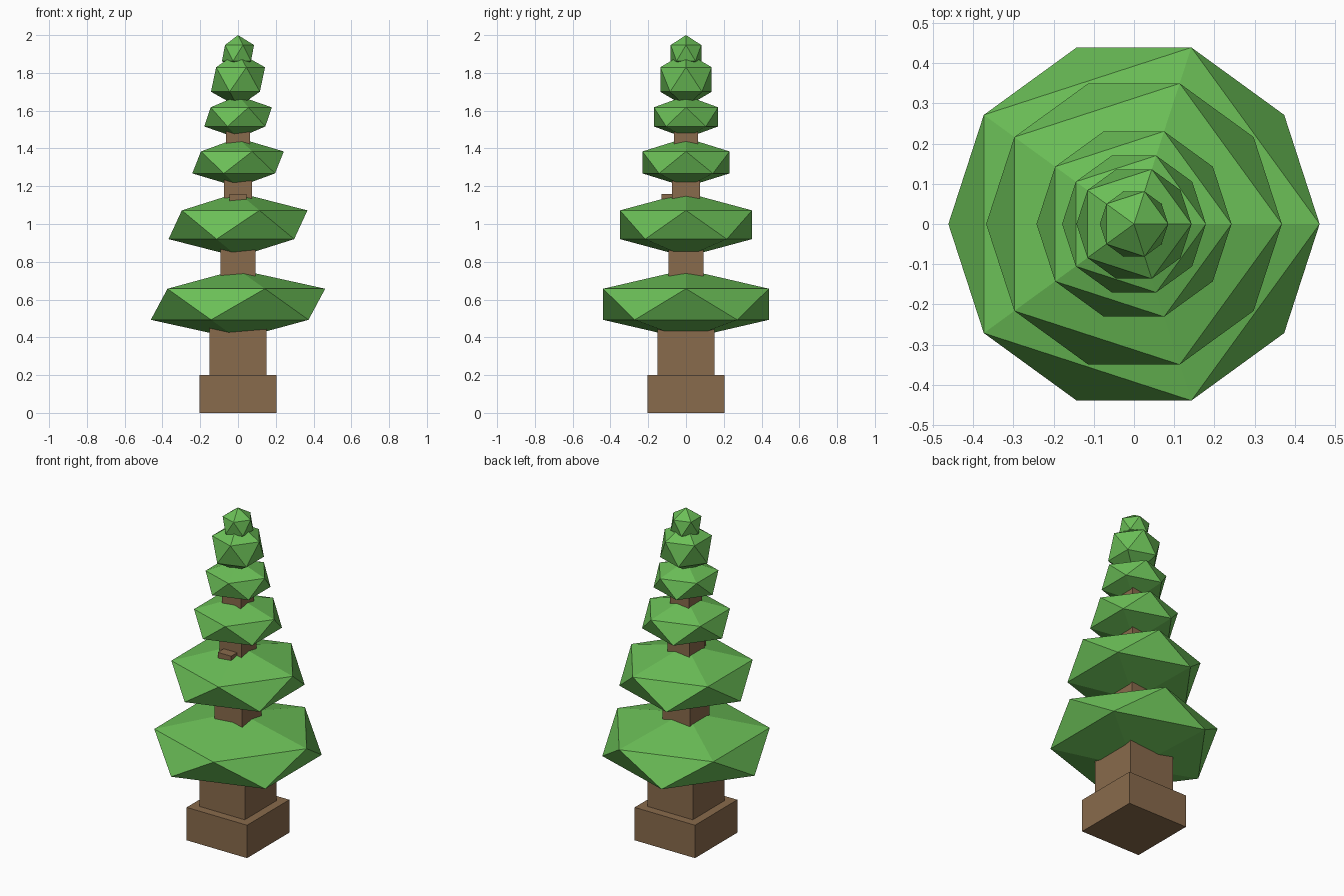
import bpy

if "Cube" in bpy.data.objects:
    bpy.data.objects.remove(bpy.data.objects["Cube"])


def material(name, rgb):
    m = bpy.data.materials.new(name)
    m.diffuse_color = (*rgb, 1)
    m.use_nodes = True
    m.node_tree.nodes["Principled BSDF"].inputs["Base Color"].default_value = m.diffuse_color
    return m


leaf = material("leaf green", (0.147, 0.52, 0.095))
bark = material("bark brown", (0.25, 0.145, 0.072))


def finish(name, loc, scale, mat):
    ob = bpy.context.object
    ob.name = name
    ob.location, ob.scale = loc, scale
    ob.data.materials.append(mat)


def box(name, half, z0, z1):
    bpy.ops.mesh.primitive_cube_add(size=1)
    finish(name, (0, 0, (z0 + z1) / 2), (2 * half, 2 * half, z1 - z0), bark)


# Stepped square trunk
box("trunk_base", 0.203, 0, 0.2)
box("trunk_lower", 0.152, 0.2, 0.56)
box("trunk_middle", 0.093, 0.56, 1.0)
box("trunk_upper", 0.073, 1.0, 1.33)
box("trunk_top", 0.063, 1.33, 1.57)

# Small branch stub on the front
bpy.ops.mesh.primitive_cube_add(size=1)
finish("branch_stub", (0, -0.095, 1.139), (0.09, 0.07, 0.037), bark)

# Foliage tiers: flattened icosahedra (radius, half height, centre z)
tiers = [(0.516, 0.184, 0.575), (0.411, 0.17, 0.996), (0.271, 0.13, 1.326),
         (0.2, 0.113, 1.567), (0.16, 0.145, 1.765), (0.095, 0.095, 1.905)]
for i, (r, h, z) in enumerate(tiers):
    bpy.ops.mesh.primitive_ico_sphere_add(subdivisions=1, radius=1)
    finish(f"foliage_tier_{i + 1}", (0, 0, z), (r, r, h), leaf)
